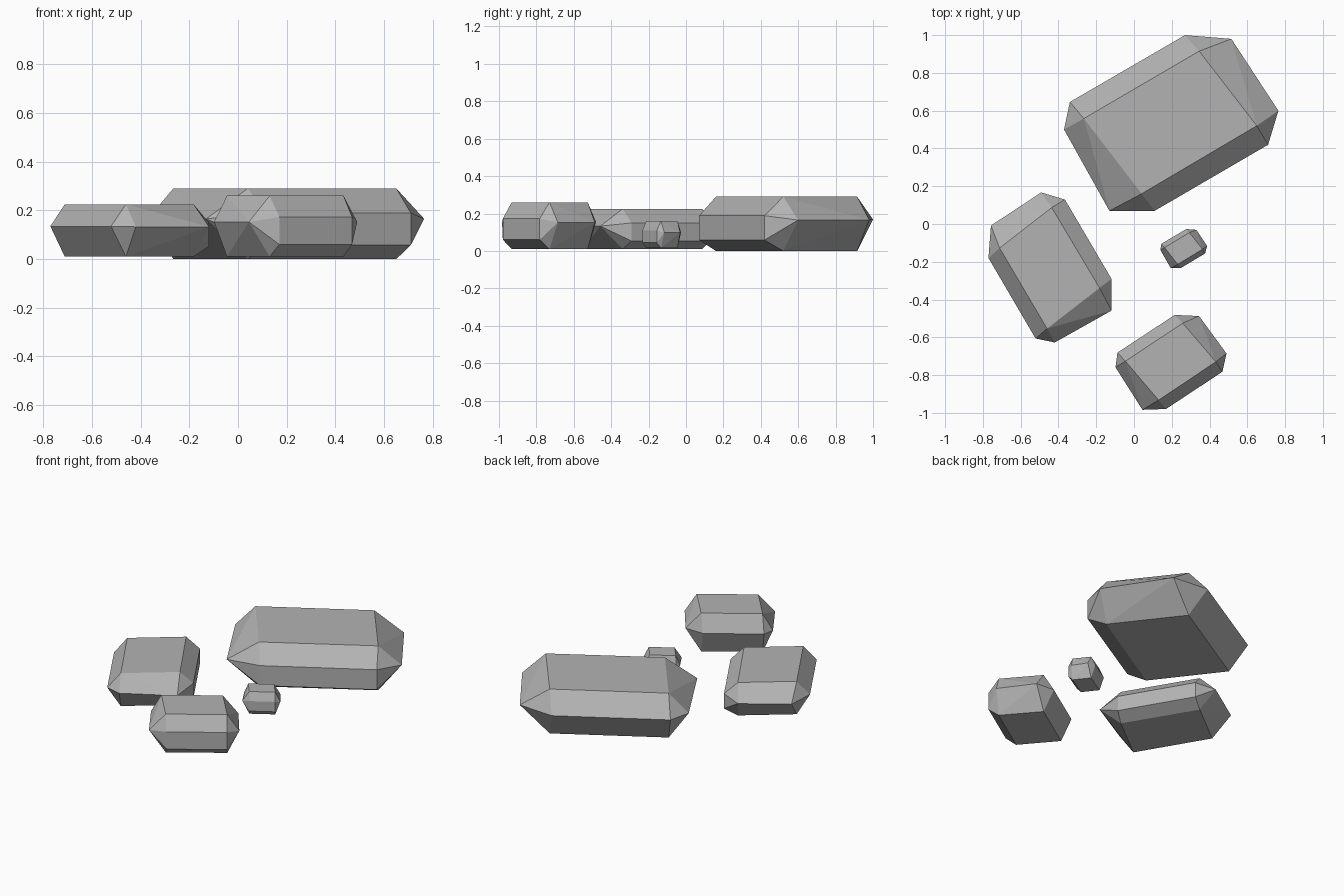
import bpy
import bmesh
from math import radians
from mathutils import Matrix, Vector

cube = bpy.data.objects.get("Cube")
if cube:
    bpy.data.objects.remove(cube, do_unlink=True)

# Stone colour
stone = bpy.data.materials.new("stone grey")
stone.use_nodes = True
colour = (0.45, 0.45, 0.45, 1)
stone.diffuse_color = colour
stone.node_tree.nodes["Principled BSDF"].inputs["Base Color"].default_value = colour

# Plan of one chamfered stone: flat cap, ridged back and ends, upright front band
CAP = [(-.39, .255), (.317, .255), (.381, -.24), (-.327, -.243)]
BACK = [(-.41, .368), (.295, .366)]
ENDS = [(.497, .225), (.52, -.229), (-.52, -.235), (-.51, .258)]
FRONT = [(.382, -.357), (-.313, -.356)]
LAYERS = [(CAP, 0), (CAP, 1), (BACK, .58), (ENDS, .57), (FRONT, .2), (FRONT, .65)]


def build_stone(name, location, angle, scale):
    """Wrap a convex skin around the stone's layers, then place it."""
    bm = bmesh.new()
    for outline, height in LAYERS:
        for x, y in outline:
            bm.verts.new((x, y, height))
    bmesh.ops.convex_hull(bm, input=bm.verts[:])
    bm.transform(Matrix.LocRotScale(
        Vector(location), Matrix.Rotation(radians(angle), 3, 'Z'), Vector(scale)))
    bmesh.ops.dissolve_limit(bm, angle_limit=radians(2), verts=bm.verts[:], edges=bm.edges[:])
    bmesh.ops.recalc_face_normals(bm, faces=bm.faces[:])
    mesh = bpy.data.meshes.new(name)
    bm.to_mesh(mesh)
    bm.free()
    mesh.materials.append(stone)
    bpy.context.collection.objects.link(bpy.data.objects.new(name, mesh))


# Four stones laid flat
build_stone("large_stone", (.2, .535, 0), 30.3, (1, 1, .29))
build_stone("medium_stone", (-.445, -.228, .01), 120.5, (.7, .7, .215))
build_stone("small_stone", (.198, -.73, .01), 33.5, (.515, .54, .25))
build_stone("pebble", (.264, -.13, .015), 31, (.217, .225, .145))
